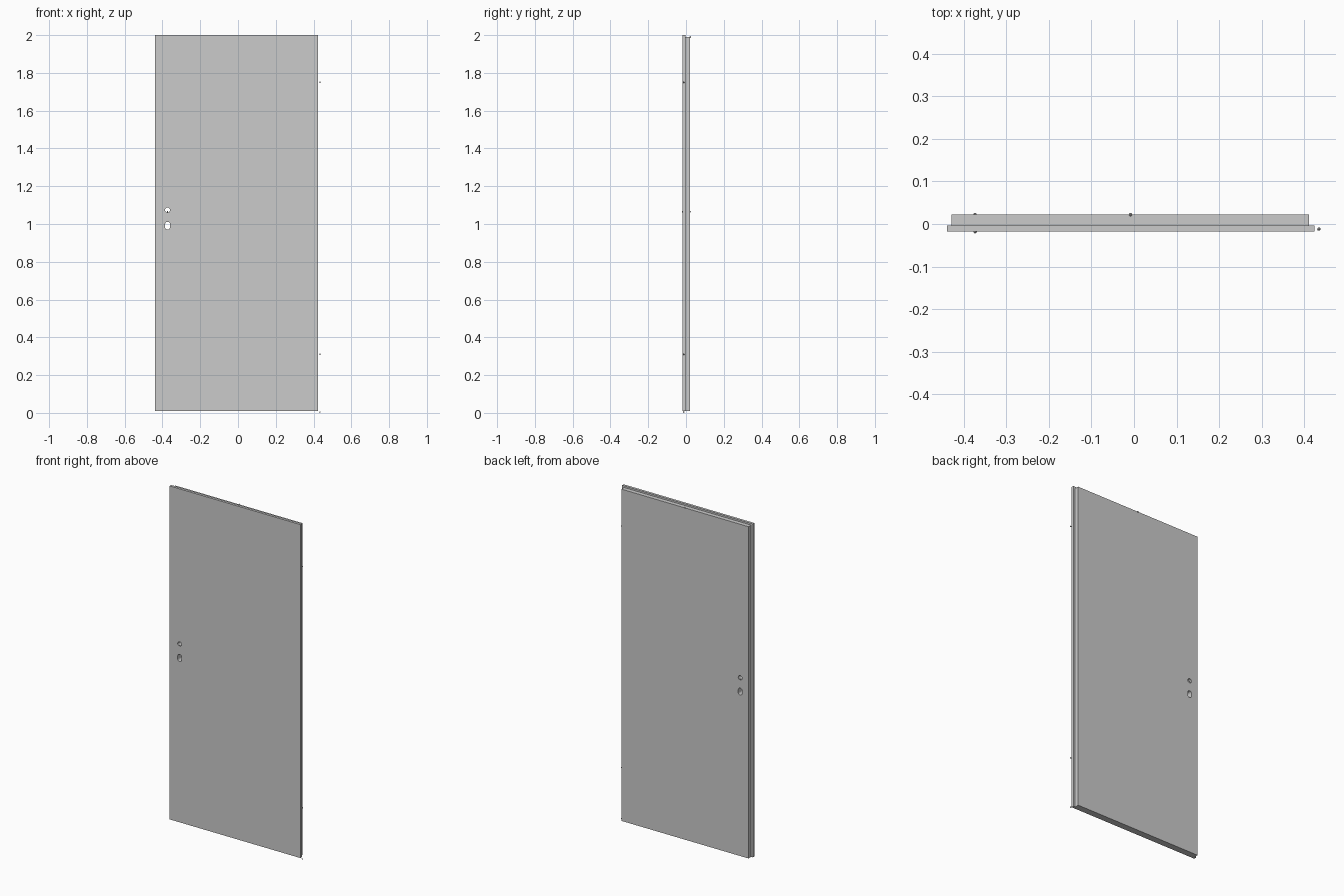
import bpy, bmesh, math

if "Cube" in bpy.data.objects:
    bpy.data.objects.remove(bpy.data.objects["Cube"])


def new_object(name, bm):
    bmesh.ops.recalc_face_normals(bm, faces=bm.faces)
    mesh = bpy.data.meshes.new(name)
    bm.to_mesh(mesh)
    bm.free()
    obj = bpy.data.objects.new(name, mesh)
    bpy.context.collection.objects.link(obj)
    return obj


# Door leaf: rebated slab, stepped on both sides and the top, flush at the bottom
bm = bmesh.new()


def ring(x0, x1, top, y, bottom=0.01):
    return [bm.verts.new(p) for p in
            ((x0, y, bottom), (x0, y, top), (x1, y, top), (x1, y, bottom))]


rings = [ring(-0.439, 0.424, 2.0, -0.018),
         ring(-0.439, 0.424, 2.0, -0.003),
         ring(-0.428, 0.411, 1.99, -0.003),
         ring(-0.428, 0.411, 1.99, 0.022)]
for a, b in zip(rings, rings[1:]):
    for i in range(3):
        bm.faces.new((a[i], a[i + 1], b[i + 1], b[i]))
bm.faces.new(rings[0])
bm.faces.new(rings[-1])
bm.faces.new([r[0] for r in rings] + [r[3] for r in reversed(rings)])
door = new_object("door_leaf", bm)


# Lock holes, cut right through the leaf
def hole(name, outline):
    cut = bmesh.new()
    face = cut.faces.new([cut.verts.new((x, -0.05, z)) for x, z in outline])
    ext = bmesh.ops.extrude_face_region(cut, geom=[face])["geom"]
    moved = [g for g in ext if isinstance(g, bmesh.types.BMVert)]
    bmesh.ops.translate(cut, verts=moved, vec=(0, 0.1, 0))
    cutter = new_object(name, cut)
    cutter.hide_render = True
    mod = door.modifiers.new(name, 'BOOLEAN')
    mod.object = cutter
    mod.operation = 'DIFFERENCE'
    mod.solver = 'EXACT'
    bpy.context.view_layer.objects.active = door
    bpy.ops.object.modifier_apply(modifier=name)
    bpy.data.objects.remove(cutter)


def slot(cx, z0, z1, r, n=8):
    pts = []
    for base, cz in ((0, z1 - r), (math.pi, z0 + r)):
        for i in range(n + (z1 - z0 > 2 * r + 1e-5)):
            a = base + math.pi * i / n
            pts.append((cx + r * math.cos(a), cz + r * math.sin(a)))
    return pts


hole("handle_hole", slot(-0.373, 1.061, 1.087, 0.013))
hole("key_hole", slot(-0.373, 0.970, 1.012, 0.013))

# Small fixing pins: hinge points, handle points and the top closer point
pins = {
    "hinge_pin_bottom": (0.434, -0.012, 0.0045),
    "hinge_pin_lower": (0.434, -0.012, 0.31),
    "hinge_pin_upper": (0.434, -0.012, 1.75),
    "handle_pin_front": (-0.373, -0.018, 1.065),
    "handle_pin_back": (-0.373, 0.022, 1.065),
    "top_pin": (-0.008, 0.022, 1.99),
}
for name, loc in pins.items():
    pin = bmesh.new()
    bmesh.ops.create_icosphere(pin, subdivisions=1, radius=0.0045)
    new_object(name, pin).location = loc
